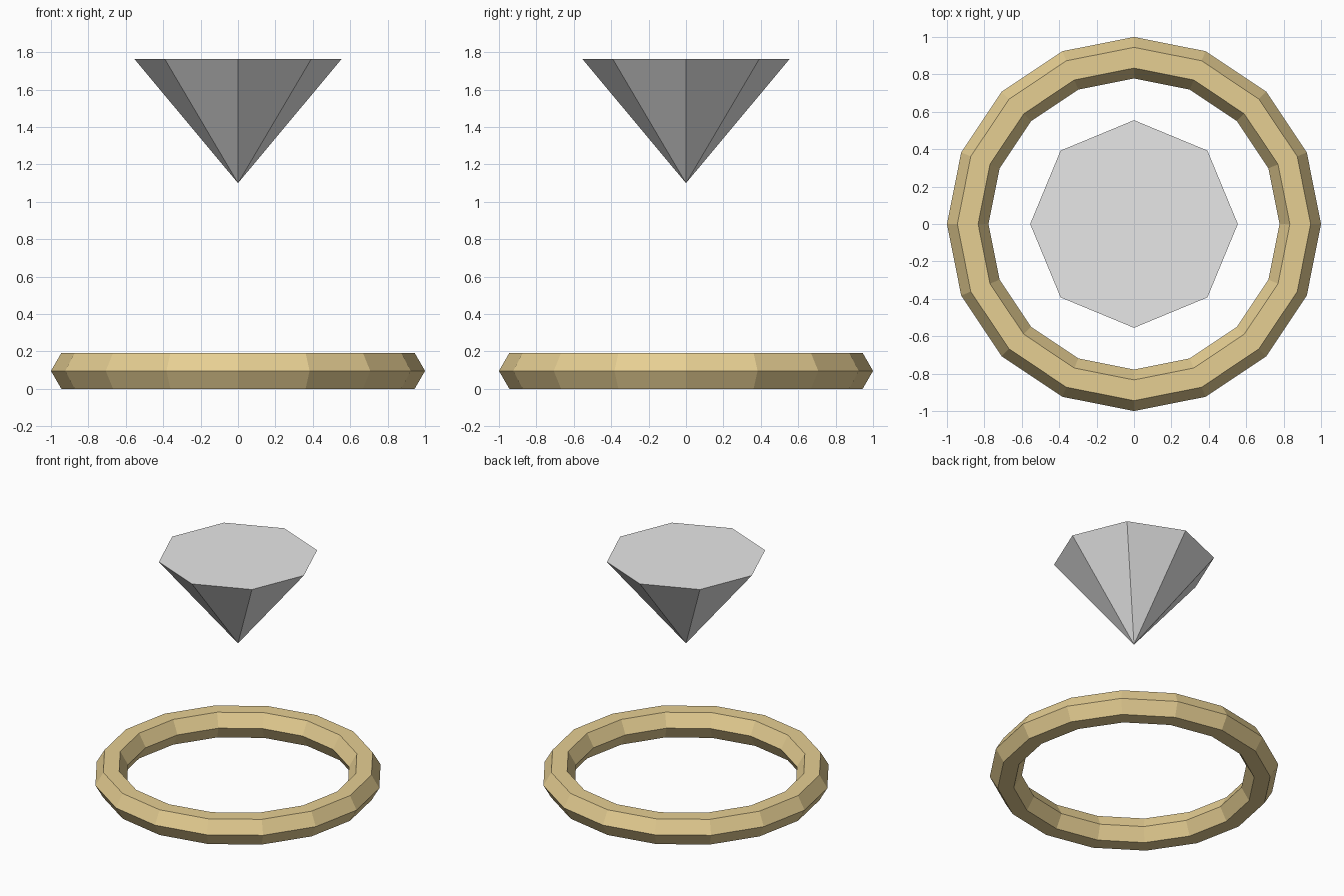
import bpy
import math

cube = bpy.data.objects.get("Cube")
if cube:
    bpy.data.objects.remove(cube, do_unlink=True)


def make_material(name, rgb):
    mat = bpy.data.materials.new(name)
    mat.use_nodes = True
    color = (*rgb, 1.0)
    mat.diffuse_color = color
    mat.node_tree.nodes["Principled BSDF"].inputs["Base Color"].default_value = color
    return mat


def finish(name, mat):
    obj = bpy.context.object
    obj.name = name
    obj.data.name = name
    obj.data.materials.append(mat)
    bpy.ops.object.shade_flat()
    return obj


gold = make_material("pale gold", (0.79, 0.62, 0.29))
crystal = make_material("light grey", (0.8, 0.8, 0.8))

# Faceted band with a hexagonal section, lying on the ground
tube = 0.111
band_z = tube * math.sin(math.pi / 3)
bpy.ops.mesh.primitive_torus_add(
    major_segments=16, minor_segments=6,
    major_radius=1 - tube, minor_radius=tube, location=(0, 0, band_z))
finish("ring_band", gold)

# Eight-sided gem, point down, floating above the band
gem_bottom, gem_top = 1.1, 1.765
bpy.ops.mesh.primitive_cone_add(
    vertices=8, radius1=0, radius2=0.555, depth=gem_top - gem_bottom,
    end_fill_type='NGON', location=(0, 0, (gem_bottom + gem_top) / 2))
finish("gem", crystal)
